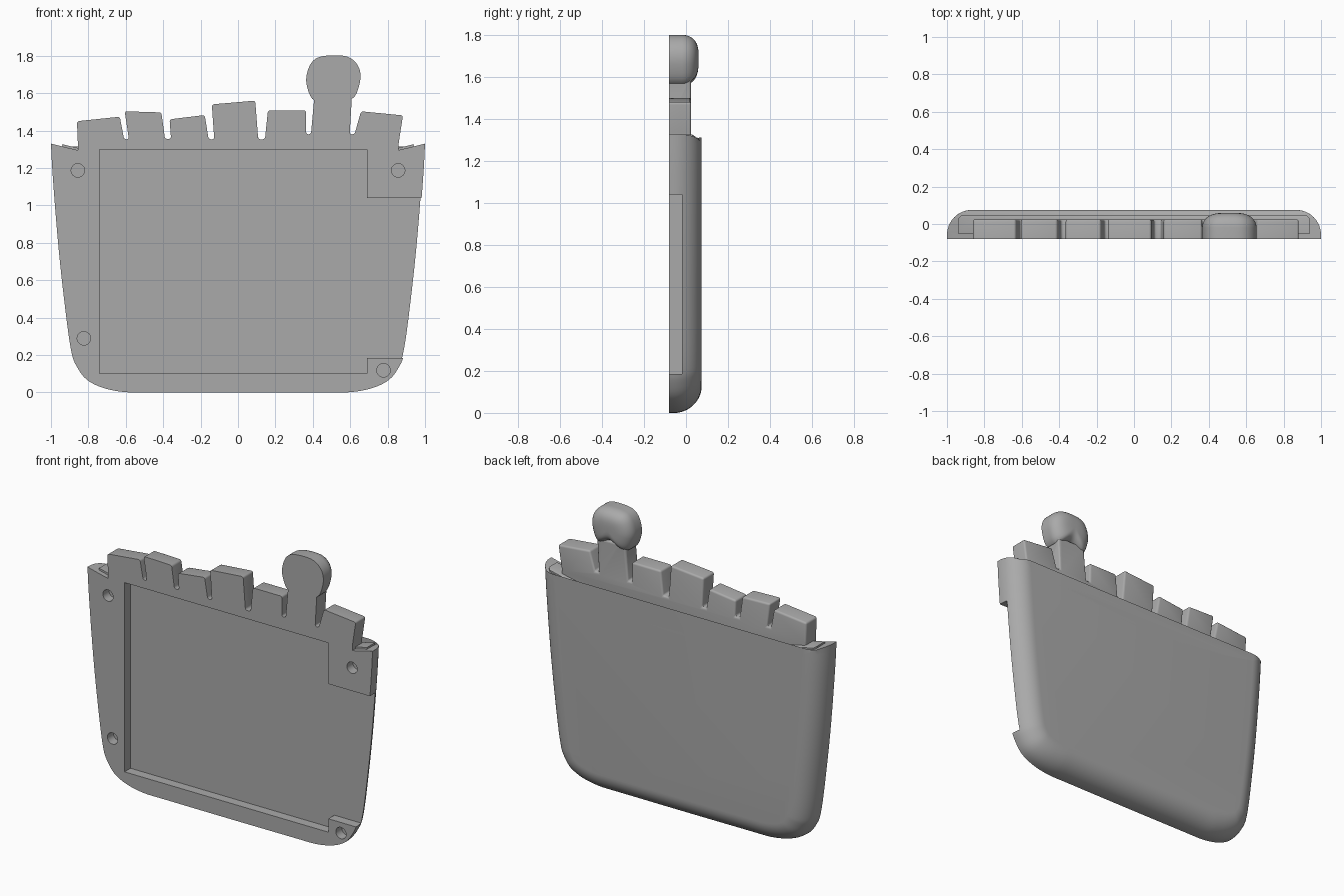
import bpy, bmesh, math
from mathutils import Vector

cube = bpy.data.objects.get("Cube")
if cube:
    bpy.data.objects.remove(cube)

grey = bpy.data.materials.new("plain grey")
grey.use_nodes = True
tone = (0.4, 0.4, 0.4, 1)
grey.diffuse_color = tone
grey.node_tree.nodes["Principled BSDF"].inputs["Base Color"].default_value = tone

FRONT = -0.08


def finish(bm, name):
    bmesh.ops.recalc_face_normals(bm, faces=bm.faces[:])
    mesh = bpy.data.meshes.new(name)
    bm.to_mesh(mesh)
    bm.free()
    obj = bpy.data.objects.new(name, mesh)
    bpy.context.collection.objects.link(obj)
    mesh.materials.append(grey)
    return obj


def loft(name, layers):
    """Closed solid through (y, outline) layers with equal point counts."""
    bm = bmesh.new()
    rings = [[bm.verts.new((x, y, z)) for x, z in pts] for y, pts in layers]
    n = len(rings[0])
    for a, b in zip(rings, rings[1:]):
        for i in range(n):
            j = (i + 1) % n
            bm.faces.new((a[i], a[j], b[j], b[i]))
    bm.faces.new(rings[0])
    bm.faces.new(rings[-1])
    return finish(bm, name)


def spline(pts, steps, closed=False):
    """Catmull-Rom curve through the points."""
    p = [Vector(q) for q in pts]
    n = len(p)
    pick = (lambda i: p[i % n]) if closed else (lambda i: p[max(0, min(n - 1, i))])
    out = []
    for i in range(n if closed else n - 1):
        a, b, c, d = (pick(i + k) for k in (-1, 0, 1, 2))
        for s in range(steps):
            t = s / steps
            out.append(0.5 * (2 * b + (c - a) * t + (2 * a - 5 * b + 4 * c - d) * t * t
                              + (3 * b - a - 3 * c + d) * t ** 3))
    return out if closed else out + [p[-1]]


# Pocket outline: one side from the rim down to the base, mirrored
side = [(1, 1.33), (.99, 1.15), (.962, .8), (.93, .5), (.895, .24),
        (.863, .14), (.79, .055), (.64, .006), (.4, 0)]
cup = spline(side + [(-x, z) for x, z in reversed(side)], 5)


def rim(x):
    return 1.33 - 0.13 * (1 - min(1, x * x))


def pocket_ring(inset, drop):
    pts = []
    for i, p in enumerate(cup):
        t = (cup[min(i + 1, len(cup) - 1)] - cup[max(i - 1, 0)]).normalized()
        q = p + Vector((t.y, -t.x)) * inset
        pts.append(q)
    for k in (0, -1):
        pts[k].y = rim(pts[k].x) - drop
    x0, x1 = pts[-1].x, pts[0].x
    for k in range(1, 24):
        x = x0 + (x1 - x0) * k / 24
        pts.append(Vector((x, rim(x) - drop)))
    return pts


layers = [(FRONT, pocket_ring(0, 0))]
for k in range(13):
    a = math.radians(90 * k / 12)
    layers.append((-0.06 + 0.135 * math.sin(a),
                   pocket_ring(0.13 * (1 - math.cos(a)), 0.03 * (1 - math.cos(a)) ** 2)))
pocket = loft("pocket", layers)

# Raised inner lip just inside the rim
lip = loft("inner_lip", [(y, pocket_ring(d, drop)) for y, d, drop in
                         ((FRONT + .03, .06, -.012), (.03, .06, -.012), (.045, .075, -.006))])

# Row of uneven blocks rising out of the pocket, cut from one slab
row = [(.856, 1.15), (-.856, 1.15), (-.856, 1.326),
       (-.861, 1.45), (-.632, 1.474), (-.609, 1.353),
       (-.583, 1.353), (-.606, 1.503), (-.41, 1.497), (-.39, 1.355),
       (-.358, 1.355), (-.366, 1.46), (-.178, 1.483), (-.157, 1.353),
       (-.127, 1.353), (-.14, 1.54), (.092, 1.56), (.108, 1.353),
       (.144, 1.353), (.16, 1.508), (.364, 1.508), (.364, 1.38),
       (.39, 1.38), (.41, 1.6), (.61, 1.6), (.597, 1.38),
       (.623, 1.38), (.658, 1.503), (.882, 1.481), (.858, 1.326)]
blocks = loft("blocks", [(FRONT, row), (.025, row)])
bm = bmesh.new()
bm.from_mesh(blocks.data)
edges = [e for e in bm.edges if max(v.co.y for v in e.verts) > 0]
bmesh.ops.bevel(bm, geom=edges, offset=.012, segments=3, profile=.5, affect='EDGES')
bm.to_mesh(blocks.data)
bm.free()

# Rounded head on the tall block, its back bulging outward
head_line = spline([(.41, 1.56), (.366, 1.65), (.378, 1.735), (.42, 1.787), (.5, 1.802),
                    (.59, 1.793), (.645, 1.74), (.652, 1.66), (.61, 1.57), (.51, 1.6)], 5, True)
centre = Vector((.51, 1.69))
head_layers = [(FRONT, head_line)]
for k in range(12):
    a = math.radians(87 * k / 11)
    head_layers.append((-.02 + .08 * math.sin(a),
                        [centre + (p - centre) * math.cos(a) ** .6 for p in head_line]))
head = loft("rounded_head", head_layers)


# Front tray, open on the left side, and four blind screw holes
def box_cutter(x0, x1, z0, z1):
    pts = [(x0, z0), (x1, z0), (x1, z1), (x0, z1)]
    return loft("tray_cutter", [(-.2, pts), (-.02, pts)])


def hole_cutter(x, z):
    ring = [(x + .036 * math.cos(math.tau * k / 32), z + .036 * math.sin(math.tau * k / 32))
            for k in range(32)]
    return loft("hole_cutter", [(-.2, ring), (-.02, ring)])


cutters = [box_cutter(-.74, .69, .1, 1.3), box_cutter(.6, 1.2, .185, 1.04)]
cutters += [hole_cutter(x, z) for x, z in
            ((-.856, 1.187), (.856, 1.187), (-.824, .289), (.778, .118))]

# Merge the parts, then cut the tray and holes
bpy.context.view_layer.objects.active = pocket
for other, mode in [(o, 'UNION') for o in (lip, blocks, head)] + [(c, 'DIFFERENCE') for c in cutters]:
    mod = pocket.modifiers.new(mode.lower(), 'BOOLEAN')
    mod.operation, mod.object, mod.solver = mode, other, 'EXACT'
    bpy.ops.object.modifier_apply(modifier=mod.name)
    bpy.data.objects.remove(other)

bpy.ops.object.select_all(action='DESELECT')
pocket.select_set(True)
bpy.ops.object.shade_smooth_by_angle(angle=math.radians(35))
